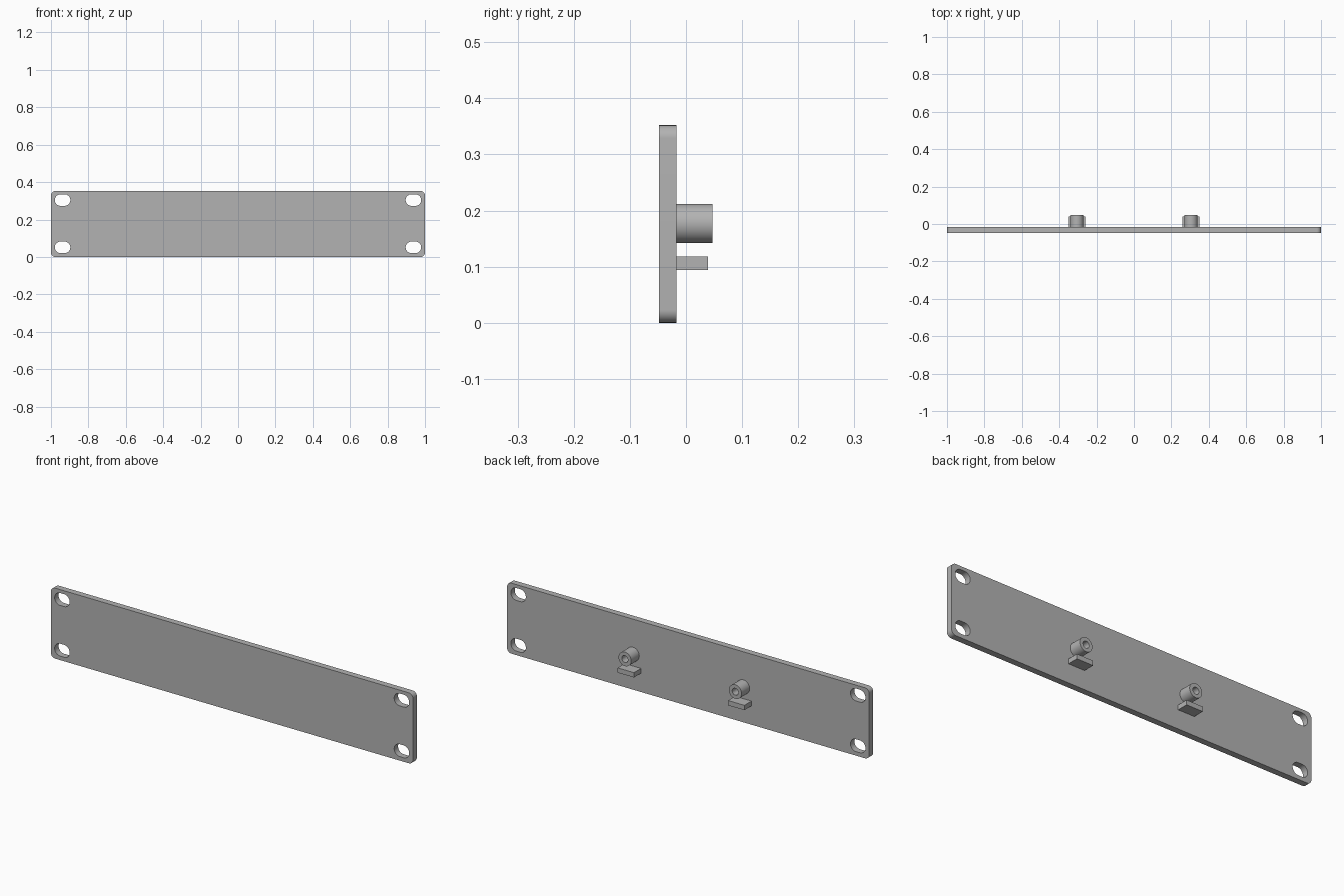
import bpy
from math import cos, sin, pi, radians

cube = bpy.data.objects.get("Cube")
if cube:
    bpy.data.objects.remove(cube, do_unlink=True)

grey = bpy.data.materials.new("plain grey")
grey.use_nodes = True
colour = (0.45, 0.45, 0.45, 1)
grey.diffuse_color = colour
grey.node_tree.nodes["Principled BSDF"].inputs["Base Color"].default_value = colour


def rounded(cx, cz, width, height, radius, steps=12):
    """Outline of a rounded rectangle; a full radius makes a slot or circle."""
    points = []
    for quarter, (sx, sz) in enumerate([(1, 1), (-1, 1), (-1, -1), (1, -1)]):
        for i in range(steps + 1):
            a = (quarter + i / steps) * pi / 2
            p = (cx + sx * (width / 2 - radius) + radius * cos(a),
                 cz + sz * (height / 2 - radius) + radius * sin(a))
            if not points or abs(p[0] - points[-1][0]) + abs(p[1] - points[-1][1]) > 1e-5:
                points.append(p)
    first, last = points[0], points[-1]
    if abs(first[0] - last[0]) + abs(first[1] - last[1]) < 1e-5:
        points.pop()
    return points


def extrude(name, outlines, y0, y1):
    """Fill the outlines (inner ones become holes) and extrude from y0 to y1."""
    curve = bpy.data.curves.new(name, "CURVE")
    curve.dimensions = "2D"
    curve.fill_mode = "BOTH"
    curve.extrude = (y1 - y0) / 2
    for outline in outlines:
        spline = curve.splines.new("POLY")
        spline.points.add(len(outline) - 1)
        for point, (x, z) in zip(spline.points, outline):
            point.co = (x, z, 0, 1)
        spline.use_cyclic_u = True
    curve.materials.append(grey)
    obj = bpy.data.objects.new(name, curve)
    obj.location.y = (y0 + y1) / 2
    obj.rotation_euler.x = radians(90)
    bpy.context.collection.objects.link(obj)
    bpy.ops.object.select_all(action="DESELECT")
    obj.select_set(True)
    bpy.context.view_layer.objects.active = obj
    bpy.ops.object.convert(target="MESH")
    bpy.ops.object.mode_set(mode="EDIT")
    bpy.ops.mesh.select_all(action="SELECT")
    bpy.ops.mesh.remove_doubles(threshold=0.00001)
    bpy.ops.mesh.normals_make_consistent(inside=False)
    bpy.ops.object.mode_set(mode="OBJECT")
    bpy.ops.object.shade_smooth_by_angle(angle=radians(30))


HEIGHT = 0.352
FRONT, BACK = -0.048, -0.017

# Panel with a mounting slot in each corner
slots = [rounded(x, z, 0.083, 0.062, 0.031)
         for x in (-0.938, 0.938) for z in (0.051, HEIGHT - 0.048)]
extrude("panel", [rounded(0, HEIGHT / 2, 2, HEIGHT, 0.023)] + slots, FRONT, BACK)

# Hollow standoffs with a support ledge below each
for side, x in (("left", 0.305), ("right", -0.305)):
    extrude(side + "_standoff",
            [rounded(x, 0.177, d, d, d / 2) for d in (0.07, 0.034)], BACK, 0.047)
    extrude(side + "_ledge",
            [[(x + sx * 0.045, z) for sx, z in
              ((1, 0.118), (-1, 0.118), (-1, 0.094), (1, 0.094))]], BACK, 0.039)
